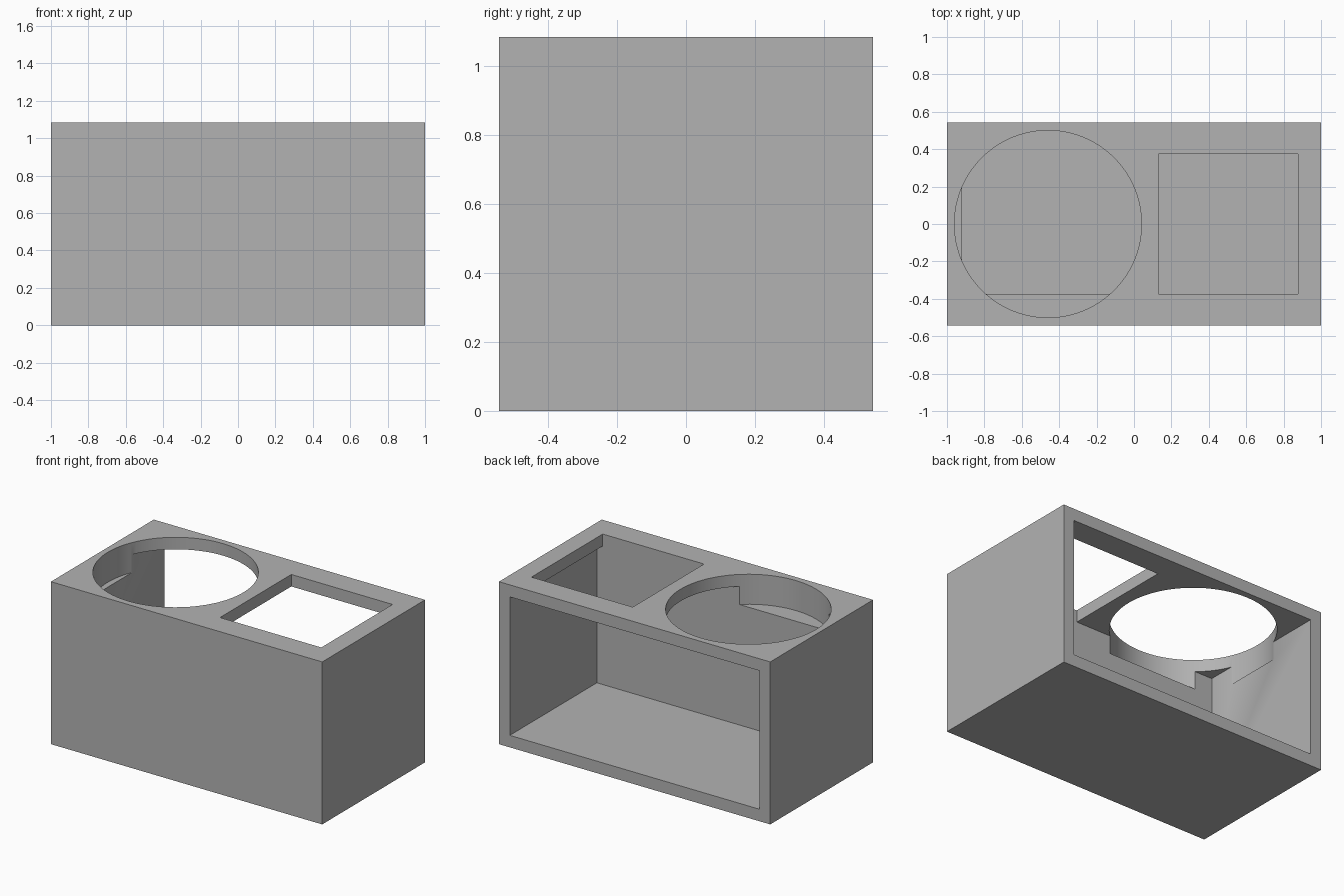
import bpy

default = bpy.data.objects.get("Cube")
if default:
    bpy.data.objects.remove(default, do_unlink=True)

W, D, H = 2.0, 1.083, 1.083      # outer size
WALL, FRONT = 0.08, 0.166        # thin walls and thick front wall

grey = bpy.data.materials.new("plain grey")
grey.use_nodes = True
grey.diffuse_color = (0.45, 0.45, 0.45, 1)
grey.node_tree.nodes["Principled BSDF"].inputs["Base Color"].default_value = (0.45, 0.45, 0.45, 1)


def box(name, low, high):
    centre = [(a + b) / 2 for a, b in zip(low, high)]
    bpy.ops.mesh.primitive_cube_add(size=1, location=centre)
    ob = bpy.context.object
    ob.name = name
    ob.scale = [b - a for a, b in zip(low, high)]
    bpy.ops.object.transform_apply(location=True, rotation=False, scale=True)
    ob.data.materials.append(grey)
    return ob


# Outer block
case = box("open_back_case", (-W / 2, -D / 2, 0), (W / 2, D / 2, H))

# Cavity open at the back
inner_front = -D / 2 + FRONT
cavity = box("cavity_cutter", (-W / 2 + WALL, inner_front, WALL),
             (W / 2 - WALL, D / 2 + 0.2, H - WALL))

# Square and round openings in the top
square = box("square_opening_cutter", (0.13, inner_front, H - 0.2),
             (0.877, -inner_front, H + 0.2))
bpy.ops.mesh.primitive_cylinder_add(vertices=96, radius=0.5, depth=0.4,
                                    location=(-0.46, 0, H))
circle = bpy.context.object
circle.name = "round_opening_cutter"
circle.data.materials.append(grey)

for cutter in (cavity, square, circle):
    cut = case.modifiers.new(cutter.name, 'BOOLEAN')
    cut.operation = 'DIFFERENCE'
    cut.solver = 'EXACT'
    cut.object = cutter
    bpy.ops.object.select_all(action='DESELECT')
    case.select_set(True)
    bpy.context.view_layer.objects.active = case
    bpy.ops.object.modifier_apply(modifier=cut.name)
    bpy.data.objects.remove(cutter, do_unlink=True)

# Smooth round rim, sharp box edges
bpy.ops.object.shade_smooth_by_angle()
